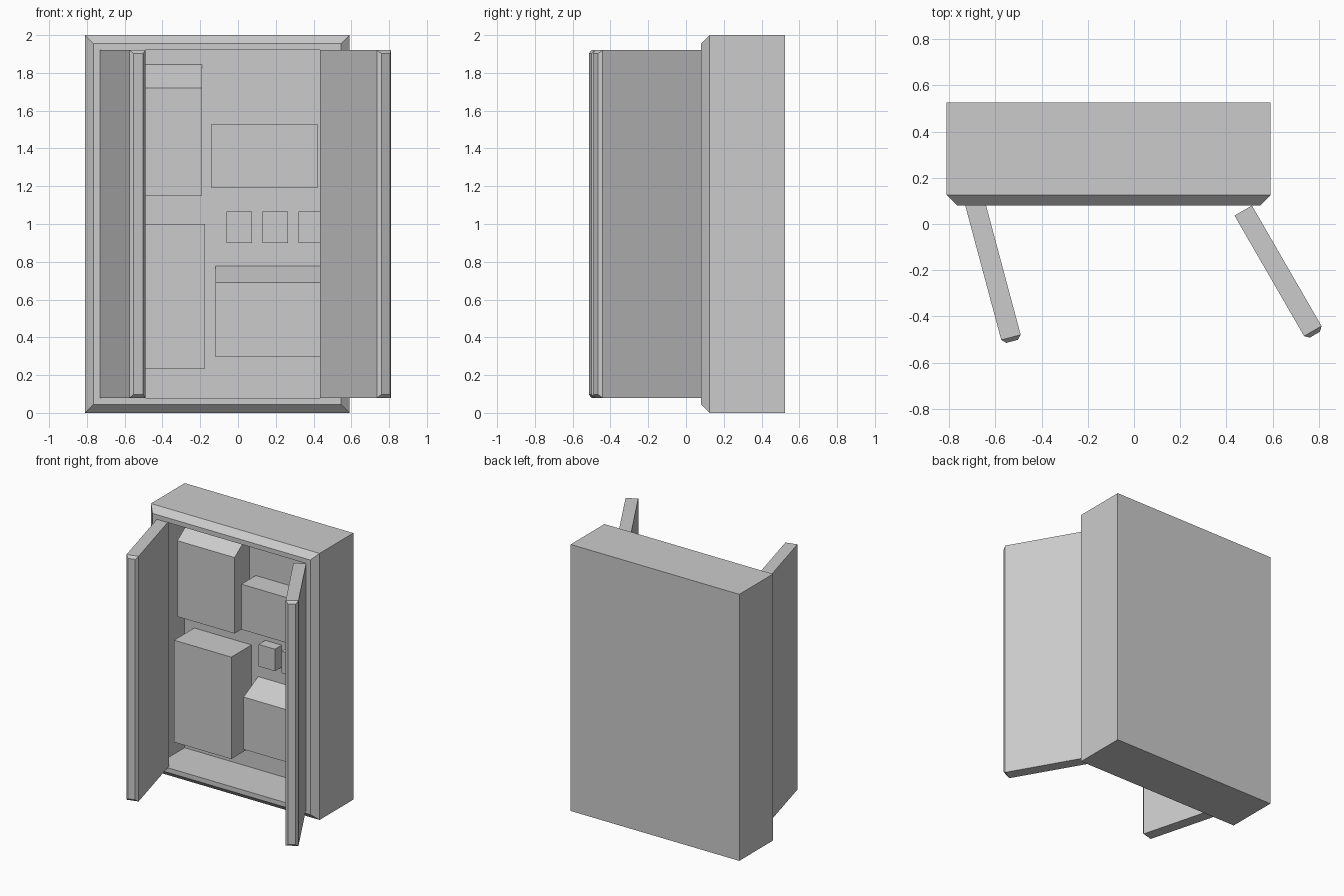
import bpy, bmesh, math

if "Cube" in bpy.data.objects:
    bpy.data.objects.remove(bpy.data.objects["Cube"])


def loft(name, loops, location=(0, 0, 0), angle=0):
    """Skin rectangles (y, x0, x1, z0, z1) in order and cap both ends."""
    bm = bmesh.new()
    rings = []
    for y, x0, x1, z0, z1 in loops:
        rings.append([bm.verts.new(p) for p in
                      ((x0, y, z0), (x1, y, z0), (x1, y, z1), (x0, y, z1))])
    for a, b in zip(rings, rings[1:]):
        for i in range(4):
            j = (i + 1) % 4
            bm.faces.new((a[i], a[j], b[j], b[i]))
    bm.faces.new(rings[0])
    bm.faces.new(rings[-1])
    bmesh.ops.recalc_face_normals(bm, faces=bm.faces)
    mesh = bpy.data.meshes.new(name)
    bm.to_mesh(mesh)
    bm.free()
    obj = bpy.data.objects.new(name, mesh)
    obj.location = location
    obj.rotation_euler.z = math.radians(angle)
    bpy.context.collection.objects.link(obj)
    return obj


LEFT, RIGHT, HEIGHT = -0.81, 0.59, 2.0
FRONT, BACK, PANEL = 0.08, 0.525, 0.41
RIM = 0.08


# Cabinet shell: outer wall, chamfered rim, recessed interior
def shell_loop(y, inset):
    return (y, LEFT + inset, RIGHT - inset, inset, HEIGHT - inset)


loft("cabinet_shell", [shell_loop(BACK, 0), shell_loop(0.125, 0),
                       shell_loop(FRONT, 0.045), shell_loop(FRONT, RIM),
                       shell_loop(PANEL, RIM)])


# Open doors: slabs hinged at the opening with a chamfered free end
def door(name, hinge_x, x0, x1, angle):
    length, c = 0.62, 0.018
    z0, z1 = RIM, HEIGHT - RIM
    loft(name, [(0, x0, x1, z0, z1), (c - length, x0, x1, z0, z1),
                (-length, x0 + c, x1 - c, z0 + c, z1 - c)],
         (hinge_x, FRONT, 0), angle)


door("left_door", LEFT + RIM, 0, 0.087, 15)
door("right_door", RIGHT - RIM, -0.087, 0, 30)


# Equipment boxes on the back panel, some with a sloping top
def unit(name, x0, x1, z0, z1, front, z_front=None):
    loft(name, [(PANEL, x0, x1, z0, z1),
                (front, x0, x1, z0, z_front or z1)])


unit("upper_left_unit", -0.665, -0.19, 1.15, 1.845, 0.23, 1.72)
unit("lower_left_unit", -0.65, -0.175, 0.235, 1.0, 0.17)
unit("upper_right_unit", -0.14, 0.42, 1.19, 1.53, 0.24)
unit("lower_right_unit", -0.12, 0.44, 0.297, 0.777, 0.237, 0.69)

# Row of small switches
for i in range(3):
    x = -0.06 + 0.19 * i
    unit(f"switch_{i + 1}", x, x + 0.135, 0.9, 1.065, 0.33)
